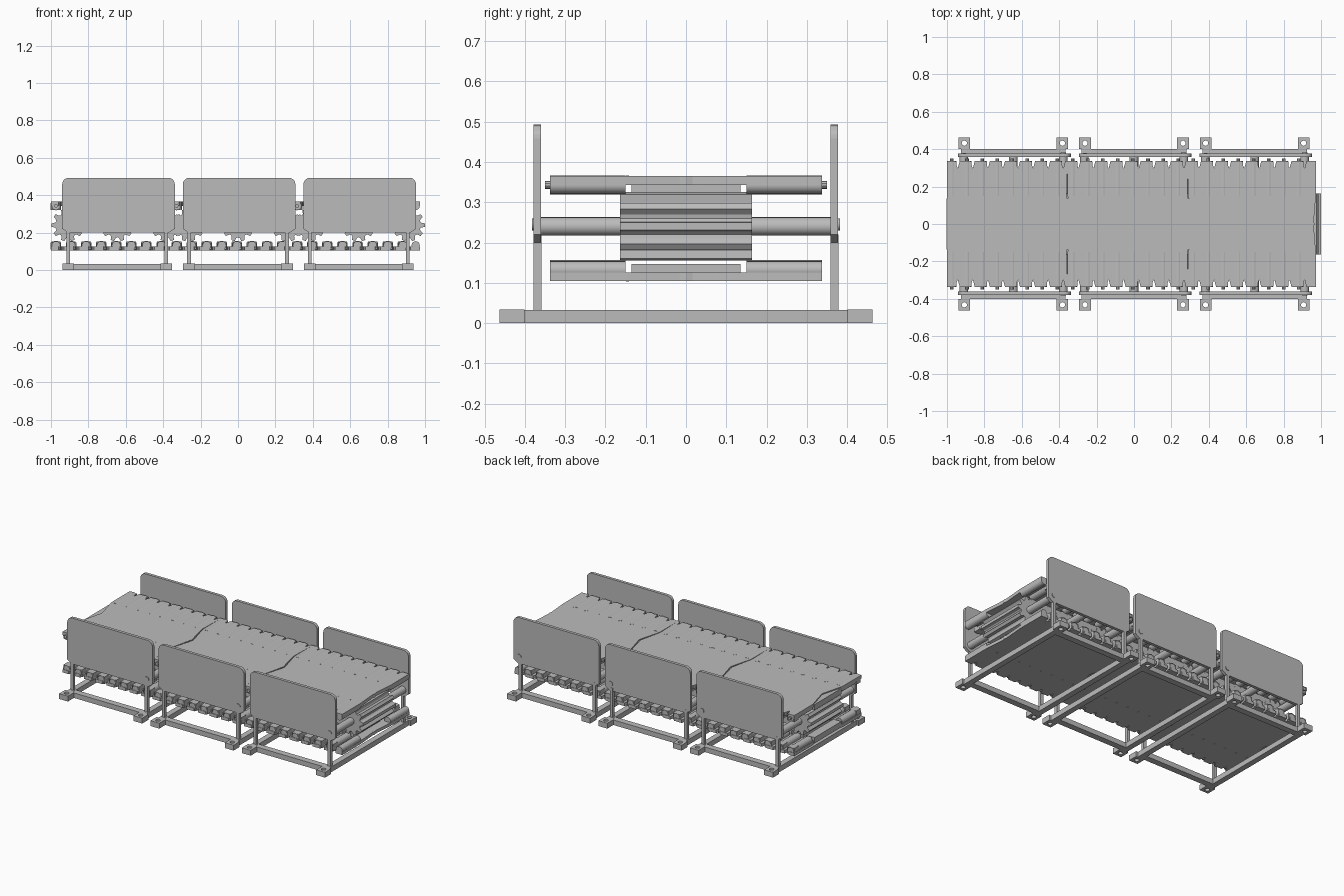
import bpy, bmesh, math
from mathutils import Matrix, Vector

if "Cube" in bpy.data.objects:
    bpy.data.objects.remove(bpy.data.objects["Cube"], do_unlink=True)

grey = bpy.data.materials.new("plain grey")
grey.use_nodes = True
grey.diffuse_color = (0.5, 0.5, 0.5, 1)
grey.node_tree.nodes["Principled BSDF"].inputs["Base Color"].default_value = (0.5, 0.5, 0.5, 1)

PITCH = 0.645          # module length
LINKS = 8              # belt links per module
STEP = PITCH / LINKS
SHAFT_Z = 0.24


def finish(name, bm, smooth=False):
    bmesh.ops.recalc_face_normals(bm, faces=bm.faces)
    me = bpy.data.meshes.new(name)
    bm.to_mesh(me)
    bm.free()
    me.materials.append(grey)
    ob = bpy.data.objects.new(name, me)
    bpy.context.collection.objects.link(ob)
    if smooth:
        bpy.ops.object.select_all(action='DESELECT')
        ob.select_set(True)
        bpy.context.view_layer.objects.active = ob
        bpy.ops.object.shade_smooth_by_angle(angle=math.radians(30))
    return ob


def box(bm, x0, x1, y0, y1, z0, z1):
    mat = Matrix.Translation(((x0 + x1) / 2, (y0 + y1) / 2, (z0 + z1) / 2))
    bmesh.ops.create_cube(bm, size=1, matrix=mat @ Matrix.Diagonal((x1 - x0, y1 - y0, z1 - z0, 1)))


def rod(bm, x, z, y0, y1, r, sides=16):
    mat = Matrix.Translation((x, (y0 + y1) / 2, z)) @ Matrix.Rotation(math.pi / 2, 4, 'X')
    bmesh.ops.create_cone(bm, cap_ends=True, segments=sides, radius1=r, radius2=r,
                          depth=abs(y1 - y0), matrix=mat)


def prism(bm, pts, offset):
    """Extrude a closed outline of 3D points along an offset."""
    face = bm.faces.new([bm.verts.new(p) for p in pts])
    ext = bmesh.ops.extrude_face_region(bm, geom=[face])
    bmesh.ops.translate(bm, vec=Vector(offset),
                        verts=[v for v in ext["geom"] if isinstance(v, bmesh.types.BMVert)])


def tube(bm, x, z, y0, y1, r, hole, sides=16):
    """Hollow-ended hinge barrel."""
    rod(bm, x, z, y0, y1, r, sides)
    end = max((f for f in bm.faces if len(f.verts) == sides),
              key=lambda f: abs(f.calc_center_median().y) - 9 * abs(f.calc_center_median().x - x))
    out = end.normal.copy()
    bmesh.ops.inset_individual(bm, faces=[end], thickness=r - hole)
    bmesh.ops.translate(bm, verts=end.verts, vec=(0, -0.02 * (1 if out.y > 0 else -1), 0))


def belt_outline(x0, z):
    """Flat belt section with toothed sides and pointed end joints."""
    pts = [(x0 + 0.04, 0), (x0, -0.15)]
    front = []
    for k in range(LINKS):
        a = x0 + k * STEP
        front += [(a, -0.338), (a + 0.5 * STEP, -0.338),
                  (a + 0.72 * STEP, -0.298), (a + 0.85 * STEP, -0.338)]
    front.append((x0 + PITCH, -0.338))
    pts += front + [(x0 + PITCH - 0.005, -0.15), (x0 + PITCH + 0.03, 0), (x0 + PITCH - 0.005, 0.15)]
    pts += [(x, -y) for x, y in reversed(front)] + [(x0, 0.15)]
    return [(x, y, z) for x, y in pts]


def rounded_panel(x0, x1, z0, z1, y):
    pts = [(x0 + 0.03, y, z0), (x1 - 0.03, y, z0), (x1, y, z0 + 0.02)]
    r = 0.035
    for cx, start in ((x1 - r, 0), (x0 + r, 90)):
        for k in range(6):
            a = math.radians(start + 18 * k)
            pts.append((cx + r * math.cos(a), y, z1 - r + r * math.sin(a)))
    return pts + [(x0, y, z0 + 0.02)]


def gear_outline(cx, y, teeth=10, r=0.087):
    pts = []
    for k in range(teeth):
        for frac, rad in ((-0.3, 0.8), (-0.17, 1), (0.17, 1), (0.3, 0.8), (0.5, 0.74)):
            a = 2 * math.pi * (k + frac) / teeth
            pts.append((cx + r * rad * math.cos(a), y, SHAFT_Z + r * rad * math.sin(a)))
    return pts


for i in range(3):
    x0 = -1 + i * PITCH
    n = f"_{i + 1}"
    shafts = [x0 + 0.09, x0 + 0.355, x0 + 0.622]
    legs = [x0 + 0.093, x0 + 0.617]

    # Upper and lower belt skins
    for name, z, t in (("upper_belt", 0.343, 0.022), ("lower_belt", 0.105, 0.02)):
        bm = bmesh.new()
        prism(bm, belt_outline(x0, z), (0, 0, t))
        # Small rivet holes along the front side
        ob_z = z + t if z > 0.2 else z
        for k in range(LINKS):
            x = x0 + (k + 0.5) * STEP
            box(bm, x - 0.004, x + 0.004, -0.149, -0.141, ob_z - 0.002, ob_z + 0.001)
        finish(name + n, bm)

    # Hinge barrels, lugs and pins along both belt sides
    for name, z in (("upper_links", 0.343), ("lower_links", 0.132)):
        bm = bmesh.new()
        for k in range(LINKS):
            x = x0 + (k + 0.33) * STEP
            for s in (-1, 1):
                tube(bm, x, z, s * 0.15, s * 0.338, 0.024, 0.011)
                if z > 0.2:
                    rod(bm, x, z, s * 0.31, s * 0.35, 0.010, 10)
                box(bm, x - 0.025, x + 0.025, min(s * 0.29, s * 0.335), max(s * 0.29, s * 0.335),
                    z - 0.0225, z + 0.0215)
            box(bm, x - 0.028, x + 0.028, -0.135, 0.135, z - 0.022, z + 0.015)
        finish(name + n, bm, True)

    # Toothed drive drums
    bm = bmesh.new()
    for x in shafts:
        prism(bm, gear_outline(x, -0.164), (0, 0.328, 0))
    finish("drive_drums" + n, bm)

    # Inner side beams joining the drums
    bm = bmesh.new()
    for s in (-1, 1):
        for a, b in zip(shafts, shafts[1:]):
            box(bm, a, b, s * 0.15 - 0.012, s * 0.15 + 0.012, 0.2, 0.32)
    finish("inner_beams" + n, bm)

    # Cross shafts with end caps on the panels
    bm = bmesh.new()
    for x in shafts:
        rod(bm, x, SHAFT_Z, -0.362, 0.362, 0.023, 20)
    for s in (-1, 1):
        rod(bm, legs[1] + 0.005, SHAFT_Z + 0.005, s * 0.36, s * 0.382, 0.015, 16)
    finish("cross_shafts" + n, bm, True)

    # Side guard panels
    bm = bmesh.new()
    for y in (-0.379, 0.359):
        prism(bm, rounded_panel(x0 + 0.06, x0 + 0.662, 0.2, 0.493, y), (0, 0.019, 0))
    finish("side_panels" + n, bm)

    # Legs
    bm = bmesh.new()
    for x in legs:
        for s in (-1, 1):
            box(bm, x - 0.01, x + 0.01, s * 0.369 - 0.01, s * 0.369 + 0.01, 0.02, 0.22)
    finish("legs" + n, bm)

    # Ground frame: cross bars and side rails
    bm = bmesh.new()
    for x in legs:
        box(bm, x - 0.018, x + 0.018, -0.405, 0.405, 0, 0.033)
    for s in (-1, 1):
        box(bm, legs[0], legs[1], s * 0.382 - 0.02, s * 0.382 + 0.02, 0, 0.032)
    finish("ground_frame" + n, bm)

    # Feet with bolt holes
    bm = bmesh.new()
    for x in legs:
        for s in (-1, 1):
            y = s * 0.432
            ring = []
            for r, sq in ((0.014, False), (0.031, True)):
                row = []
                for k in range(16):
                    a = math.tau * k / 16
                    c, d = math.cos(a), math.sin(a)
                    m = max(abs(c), abs(d)) if sq else 1
                    row.append([bm.verts.new((x + r * c / m, y + r * d / m, z)) for z in (0, 0.034)])
                ring.append(row)
            inner, outer = ring
            for k in range(16):
                j = (k + 1) % 16
                for row in ring:
                    bm.faces.new((row[k][0], row[j][0], row[j][1], row[k][1]))
                for lv in (0, 1):
                    bm.faces.new((inner[k][lv], inner[j][lv], outer[j][lv], outer[k][lv]))
    finish("feet" + n, bm)

# Closing slats on the free end of the belt
bm = bmesh.new()
for z0, z1 in ((0.343, 0.365), (0.105, 0.125)):
    for s in (-1, 1):
        prism(bm, [(0.93, s * 0.15, z0), (0.93, s * 0.338, z0), (0.972, s * 0.338, z0),
                   (0.972, s * 0.15, z0), (0.96, 0, z0), (0.93, 0, z0)], (0, 0, z1 - z0))
for z in (0.343, 0.132):
    for s in (-1, 1):
        rod(bm, 0.95, z, s * 0.15, s * 0.338, 0.022)
finish("belt_end_slats", bm, True)
